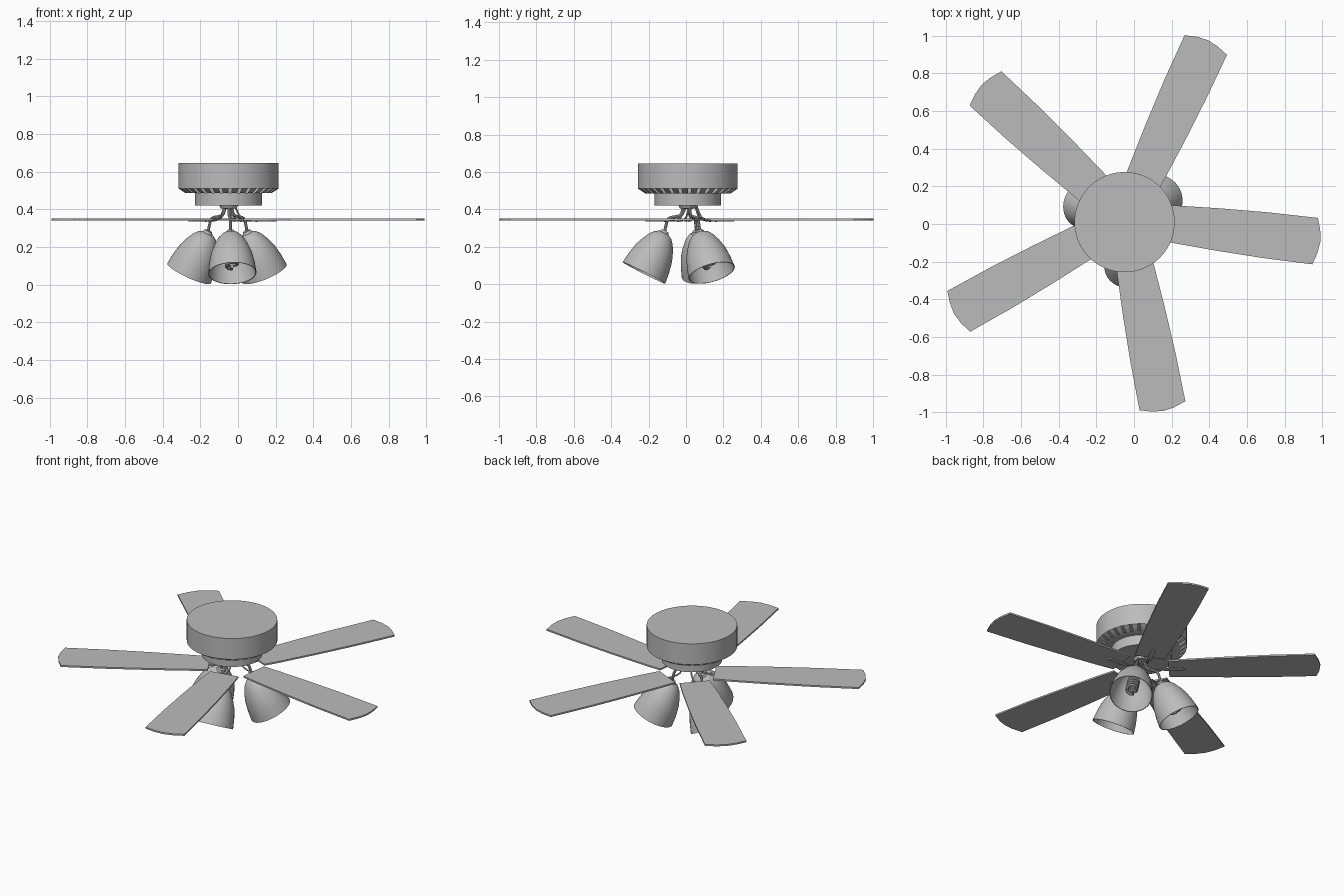
import bpy, bmesh, math
from mathutils import Vector, Matrix

if "Cube" in bpy.data.objects:
    bpy.data.objects.remove(bpy.data.objects["Cube"], do_unlink=True)

grey = bpy.data.materials.new("plain grey")
grey.use_nodes = True
grey.diffuse_color = (0.5, 0.5, 0.5, 1)
grey.node_tree.nodes["Principled BSDF"].inputs["Base Color"].default_value = (0.5, 0.5, 0.5, 1)

MOTOR = Vector((-0.05, 0.01, 0))
ROTOR = Vector((-0.045, 0.03, 0))
LIGHTS = Vector((-0.05, 0.005, 0))


def finish(name, bm, matrix=Matrix(), smooth=True):
    bmesh.ops.recalc_face_normals(bm, faces=bm.faces)
    mesh = bpy.data.meshes.new(name)
    bm.to_mesh(mesh)
    bm.free()
    mesh.materials.append(grey)
    ob = bpy.data.objects.new(name, mesh)
    bpy.context.collection.objects.link(ob)
    ob.matrix_world = matrix
    if smooth:
        bpy.ops.object.select_all(action='DESELECT')
        ob.select_set(True)
        bpy.context.view_layer.objects.active = ob
        bpy.ops.object.shade_smooth_by_angle(angle=math.radians(35))
    return ob


def lathe(name, profile, matrix, segments=48, skip=None):
    """Revolve (radius, height) points; skip(ring, segment) leaves a face open."""
    bm = bmesh.new()
    rings = []
    for r, z in profile:
        if r == 0:
            rings.append([bm.verts.new((0, 0, z))] * segments)
        else:
            rings.append([bm.verts.new((r * math.cos(a), r * math.sin(a), z))
                          for a in (math.tau * i / segments for i in range(segments))])
    for k, (low, high) in enumerate(zip(rings, rings[1:])):
        for i in range(segments):
            if skip and skip(k, i):
                continue
            j = (i + 1) % segments
            corners = list(dict.fromkeys((low[i], low[j], high[j], high[i])))
            bm.faces.new(corners)
    return finish(name, bm, matrix)


def tube(name, points, radius, matrix, spline='NURBS'):
    """Round bar along a path, converted to a mesh."""
    curve = bpy.data.curves.new(name, 'CURVE')
    curve.dimensions = '3D'
    curve.bevel_depth = radius
    curve.bevel_resolution = 2
    curve.use_fill_caps = True
    s = curve.splines.new(spline)
    s.points.add(len(points) - 1)
    for p, co in zip(s.points, points):
        p.co = (*co, 1)
    if spline == 'NURBS':
        s.use_endpoint_u = True
        s.order_u = 3
        s.resolution_u = 6
    temp = bpy.data.objects.new(name + " path", curve)
    bpy.context.collection.objects.link(temp)
    bpy.context.view_layer.update()
    mesh = bpy.data.meshes.new_from_object(temp.evaluated_get(bpy.context.evaluated_depsgraph_get()))
    bpy.data.objects.remove(temp, do_unlink=True)
    bm = bmesh.new()
    bm.from_mesh(mesh)
    bpy.data.meshes.remove(mesh)
    return finish(name, bm, matrix)


def slab(name, outline, z, thickness, matrix):
    """Flat plate from a 2D outline."""
    bm = bmesh.new()
    face = bm.faces.new([bm.verts.new((x, y, z)) for x, y in outline])
    top = bmesh.ops.extrude_face_region(bm, geom=[face])
    bmesh.ops.translate(bm, vec=(0, 0, thickness),
                        verts=[v for v in top["geom"] if isinstance(v, bmesh.types.BMVert)])
    return finish(name, bm, matrix, smooth=False)


def mirrored(half):
    return half + [(x, -y) for x, y in reversed(half) if y > 0]


def placed(centre, degrees):
    return Matrix.Translation(centre) @ Matrix.Rotation(math.radians(degrees), 4, 'Z')


# Motor housing with a ring of open cooling slots in its sloping lower edge
motor = Matrix.Translation(MOTOR)
lathe("motor_housing",
      [(0, 0.645), (0.266, 0.645), (0.266, 0.51), (0.228, 0.485), (0.17, 0.485)],
      motor, 96, skip=lambda ring, seg: ring == 2 and seg % 3 == 0)
lathe("lower_drum", [(0, 0.487), (0.178, 0.487), (0.178, 0.42), (0, 0.42)], motor, 64)
lathe("light_hub", [(0, 0.42), (0.05, 0.42), (0.042, 0.405), (0, 0.4)], motor, 32)

# Five blades with their curved brackets
half_blade = [(0.15, 0.09), (0.25, 0.099), (0.5, 0.113), (0.75, 0.122),
              (1.014, 0.124), (1.034, 0.06), (1.042, 0)]
half_plate = [(0.12, 0.014), (0.23, 0.014), (0.25, 0)]
for n in range(5):
    spot = placed(ROTOR, -6.85 + 72 * n)
    slab(f"blade_{n + 1}", mirrored(half_blade), 0.34, 0.01, spot)
    slab(f"bracket_plate_{n + 1}", mirrored(half_plate), 0.335, 0.005, spot)
    tube(f"bracket_{n + 1}",
         [(0.03, 0, 0.42), (0.045, 0, 0.37), (0.08, 0, 0.34), (0.15, 0, 0.338)], 0.005, spot)

# Three lamps: gooseneck arm, bell shade, socket and spiral bulb
outer = [(0.026, 0), (0.048, 0.012), (0.07, 0.037), (0.09, 0.075),
         (0.108, 0.12), (0.121, 0.18), (0.128, 0.24)]
inner = [(r - 0.004, d + 0.004) for r, d in outer[:-1]] + [(0.124, 0.24)]
shade = [(0, 0)] + outer + inner[::-1] + [(0, 0.004)]
turns, steps = 4, 14
spiral = [(0.03 * math.cos(math.tau * i / steps), 0.03 * math.sin(math.tau * i / steps),
           0.105 + 0.095 * i / (turns * steps)) for i in range(turns * steps + 1)]
spiral.append((0, 0, 0.2))
for n in range(3):
    spot = placed(LIGHTS, -85 + 120 * n)
    # Local z runs from the shade's crown out through its mouth
    lamp = (spot @ Matrix.Translation((0.122, 0, 0.274))
            @ Matrix.Rotation(math.radians(180 - 27), 4, 'Y'))
    lathe(f"shade_{n + 1}", shade, lamp, 40)
    lathe(f"shade_cap_{n + 1}", [(0, -0.012), (0.02, -0.012), (0.028, 0.002), (0, 0.002)], lamp, 24)
    lathe(f"socket_{n + 1}", [(0, 0.004), (0.022, 0.004), (0.022, 0.08), (0.034, 0.085),
                              (0.034, 0.104), (0, 0.104)], lamp, 24)
    tube(f"bulb_{n + 1}", spiral, 0.009, lamp, 'POLY')
    tube(f"lamp_arm_{n + 1}",
         [(0.02, 0, 0.42), (0.025, 0, 0.37), (0.06, 0, 0.36), (0.1, 0, 0.355),
          (0.112, 0, 0.32), (0.12, 0, 0.28)], 0.008, spot)
